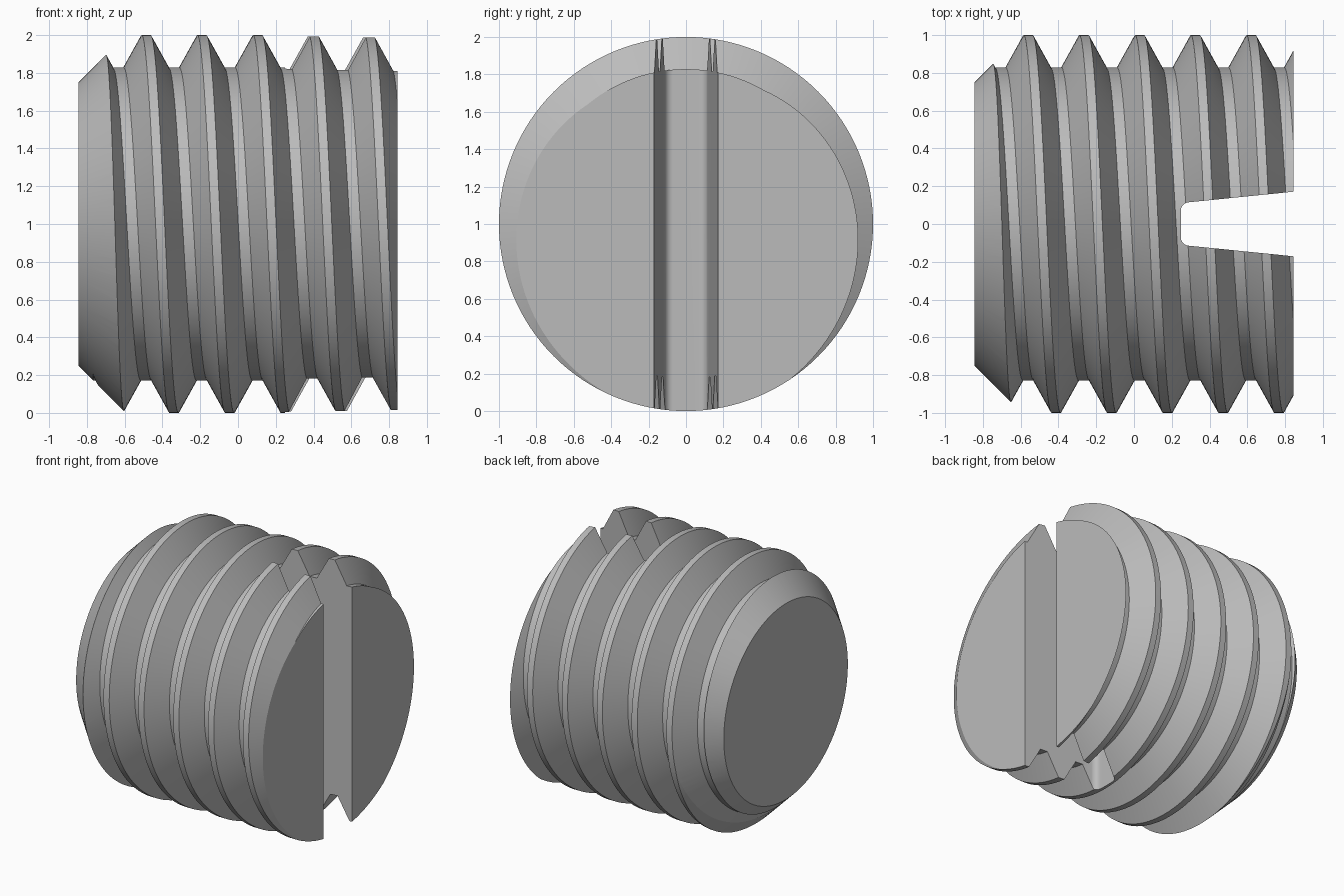
import bpy, bmesh, math
from math import sin, cos, pi, radians

old = bpy.data.objects.get("Cube")
if old:
    bpy.data.objects.remove(old, do_unlink=True)

SEG = 128
PITCH = 0.295
HALF = 0.845
CREST, ROOT = 1.0, 0.828
CENTRE_Z = 1.0


def make_object(name, bm):
    bmesh.ops.recalc_face_normals(bm, faces=bm.faces)
    mesh = bpy.data.meshes.new(name)
    bm.to_mesh(mesh)
    bm.free()
    obj = bpy.data.objects.new(name, mesh)
    obj.location.z = CENTRE_Z
    bpy.context.collection.objects.link(obj)
    return obj


def ring_point(x, r, t):
    return (x, r * cos(t), r * sin(t))


# Threaded rod: one tooth profile swept along a helix, longer than needed
def threaded_rod():
    bm = bmesh.new()
    tooth = [(-0.024, CREST), (0.024, CREST), (0.119, ROOT), (0.176, ROOT)]
    start, turns = -0.56 - 3 * PITCH, 10
    profile = [(start + k * PITCH + dx, r) for k in range(turns) for dx, r in tooth]
    cols = []
    for j in range(SEG):
        t = 2 * pi * j / SEG
        cols.append([bm.verts.new(ring_point(x + PITCH * j / SEG, r, t)) for x, r in profile])
    # the last column meets the first one a whole pitch further on
    n, step = len(profile) - len(tooth), len(tooth)
    cols.append(cols[0][step:])
    for a, b in zip(cols, cols[1:]):
        for i in range(n - 1):
            bm.faces.new((a[i], b[i], b[i + 1], a[i + 1]))
    # end caps, fanned to the axis
    for i, side in ((0, -1), (n - 1, 1)):
        loop = [c[i] for c in cols] + [cols[0][i + k] for k in range(step - 1, 0, -1)]
        x = sum(v.co.x for v in loop) / len(loop)
        hub = bm.verts.new((x + 0.2 * side, 0, 0))
        for a, b in zip(loop, loop[1:] + loop[:1]):
            bm.faces.new((a, b, hub))
    bmesh.ops.delete(bm, geom=[v for v in bm.verts if not v.link_faces], context='VERTS')
    return make_object("set_screw", bm)


# Envelope: flat at the slotted end, chamfered at the other
def envelope():
    bm = bmesh.new()
    rings = []
    for x, r in [(-HALF, 0.75), (-HALF + 0.4, 1.15), (HALF, 1.15)]:
        rings.append([bm.verts.new(ring_point(x, r, 2 * pi * j / SEG)) for j in range(SEG)])
    for a, b in zip(rings, rings[1:]):
        for j in range(SEG):
            k = (j + 1) % SEG
            bm.faces.new((a[j], a[k], b[k], b[j]))
    bm.faces.new(rings[0])
    bm.faces.new(rings[-1])
    return make_object("envelope_cutter", bm)


# Slot: tapered outline with rounded floor corners, extruded through
def slot_cutter():
    floor, fillet, slope = 0.248, 0.045, 0.101
    end = HALF + 0.1
    half_width = lambda x: 0.171 - slope * (HALF - x)
    lean = math.atan(slope)
    cx = floor + fillet
    cy = half_width(cx) - fillet / cos(lean)
    side = [(end, half_width(end))]
    for k in range(10):
        a = pi / 2 + lean + (pi / 2 - lean) * k / 9
        side.append((cx + fillet * cos(a), cy + fillet * sin(a)))
    outline = side + [(x, -y) for x, y in reversed(side)]
    bm = bmesh.new()
    face = bm.faces.new([bm.verts.new((x, y, -1.3)) for x, y in outline])
    out = bmesh.ops.extrude_face_region(bm, geom=[face])
    for v in out["geom"]:
        if isinstance(v, bmesh.types.BMVert):
            v.co.z = 1.3
    return make_object("slot_cutter", bm)


def cut(obj, cutter, operation):
    cutter.hide_render = True
    mod = obj.modifiers.new("cut", 'BOOLEAN')
    mod.operation, mod.solver, mod.object = operation, 'EXACT', cutter
    bpy.ops.object.select_all(action='DESELECT')
    obj.select_set(True)
    bpy.context.view_layer.objects.active = obj
    bpy.ops.object.modifier_apply(modifier=mod.name)
    bpy.data.objects.remove(cutter, do_unlink=True)


screw = threaded_rod()
cut(screw, envelope(), 'INTERSECT')
cut(screw, slot_cutter(), 'DIFFERENCE')

# Plain grey metal
steel = bpy.data.materials.new("grey_steel")
steel.use_nodes = True
colour = (0.5, 0.5, 0.5, 1)
steel.diffuse_color = colour
steel.node_tree.nodes["Principled BSDF"].inputs["Base Color"].default_value = colour
screw.data.materials.clear()
screw.data.materials.append(steel)
for p in screw.data.polygons:
    p.material_index = 0
bpy.ops.object.shade_smooth_by_angle(angle=radians(12))
